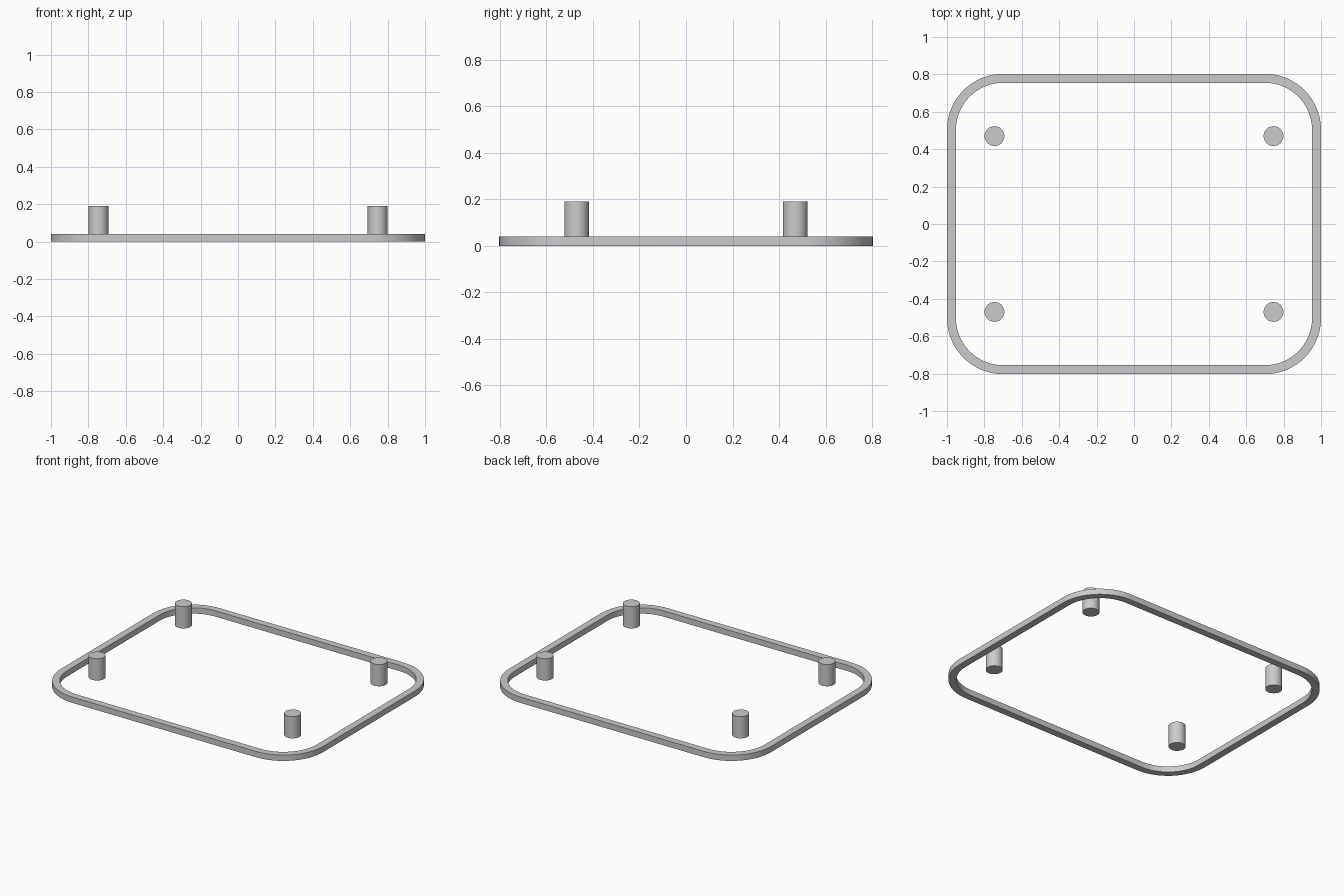
import bpy, bmesh
from math import sin, cos, pi

if "Cube" in bpy.data.objects:
    bpy.data.objects.remove(bpy.data.objects["Cube"])

HX, HY, R = 1.0, 0.803, 0.30      # outer half sizes and corner radius
WALL, RIM_H = 0.048, 0.04
SEG = 16


def outline(inset):
    """Rounded rectangle, counter-clockwise, offset inwards by inset."""
    pts = []
    for i, (sx, sy) in enumerate([(1, 1), (-1, 1), (-1, -1), (1, -1)]):
        for k in range(SEG + 1):
            a = pi / 2 * (i + k / SEG)
            pts.append((sx * (HX - R) + (R - inset) * cos(a),
                        sy * (HY - R) + (R - inset) * sin(a)))
    return pts


def smooth(obj):
    bpy.ops.object.select_all(action='DESELECT')
    obj.select_set(True)
    bpy.context.view_layer.objects.active = obj
    bpy.ops.object.shade_smooth_by_angle(angle=pi / 6)


# Rounded rectangular rim: four loops bridged into a closed ring
bm = bmesh.new()
loops = [[bm.verts.new((x, y, z)) for x, y in outline(inset)]
         for inset, z in [(0, 0), (0, RIM_H), (WALL, RIM_H), (WALL, 0)]]
n = len(loops[0])
for j in range(4):
    a, b = loops[j], loops[(j + 1) % 4]
    for i in range(n):
        k = (i + 1) % n
        bm.faces.new((a[i], a[k], b[k], b[i]))
bmesh.ops.recalc_face_normals(bm, faces=bm.faces)
mesh = bpy.data.meshes.new("rim")
bm.to_mesh(mesh)
bm.free()
rim = bpy.data.objects.new("rim", mesh)
bpy.context.collection.objects.link(rim)
smooth(rim)

# Four round posts, starting level with the top of the rim
for sx, xname in [(-1, "left"), (1, "right")]:
    for sy, yname in [(-1, "front"), (1, "back")]:
        bpy.ops.mesh.primitive_cylinder_add(
            vertices=32, radius=0.053, depth=0.15,
            location=(sx * 0.746, sy * 0.47, RIM_H + 0.075))
        post = bpy.context.object
        post.name = f"post_{yname}_{xname}"
        smooth(post)
